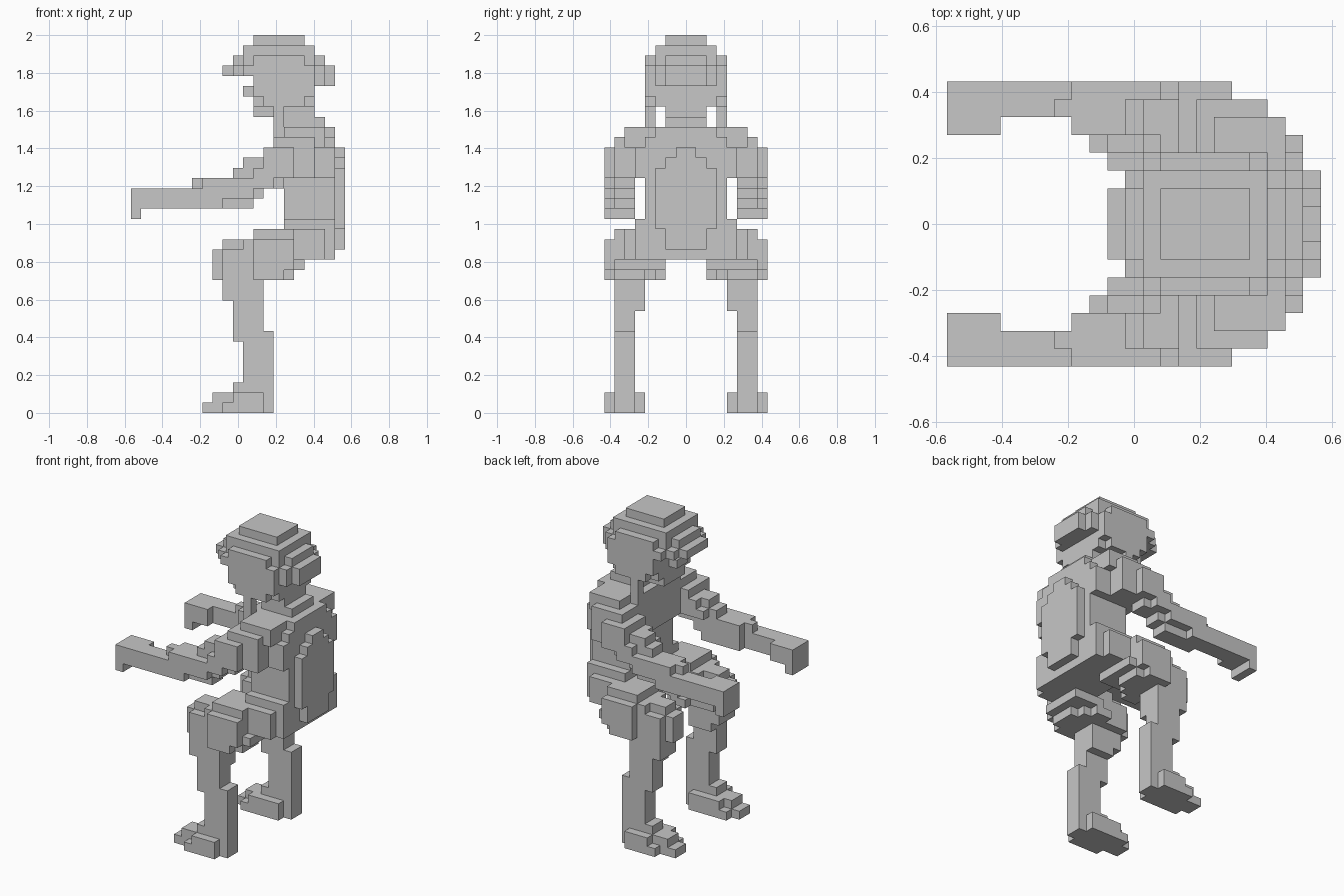
import bpy
import bmesh
from mathutils import Vector

default_cube = bpy.data.objects.get("Cube")
if default_cube:
    bpy.data.objects.remove(default_cube, do_unlink=True)

# The figure faces -x and is made of cubes on a grid of DEPTH x WIDTH x HEIGHT.
DEPTH, WIDTH, HEIGHT = 21, 16, 37
MIDDLE = WIDTH // 2
UNIT = 2 / HEIGHT

grey = bpy.data.materials.new("plain grey")
grey.use_nodes = True
grey.diffuse_color = (0.57, 0.57, 0.57, 1)
grey.node_tree.nodes["Principled BSDF"].inputs["Base Color"].default_value = grey.diffuse_color

owner = {}  # filled cell -> name of the part it belongs to


def fill(part, x, y, z):
    """Fill a block of cells and its mirror image across the middle plane."""
    paired = part in ("arm", "hand", "thigh", "shin", "foot", "chin_strap")
    for i in range(*x):
        for j in range(*y):
            for k in range(*z):
                left, right = (i, j, k), (i, WIDTH - 1 - j, k)
                owner.setdefault(left, "left_" + part if paired else part)
                owner.setdefault(right, "right_" + part if paired else part)


def centred(part, x, start, z):
    """Fill a block that runs from start to the same place on the other side."""
    fill(part, x, (start, MIDDLE), z)


# Feet with stepped toes and a narrow heel
fill("foot", x=(7, 8), y=(1, 3), z=(0, 1))
fill("foot", x=(8, 9), y=(1, 4), z=(0, 1))
fill("foot", x=(8, 9), y=(1, 3), z=(1, 2))
fill("foot", x=(9, 13), y=(0, 4), z=(0, 1))
fill("foot", x=(9, 10), y=(1, 4), z=(1, 2))
fill("foot", x=(10, 13), y=(0, 4), z=(1, 2))
fill("foot", x=(13, 14), y=(1, 3), z=(0, 2))
fill("foot", x=(10, 14), y=(1, 3), z=(2, 3))

# Shins
fill("shin", x=(11, 14), y=(1, 3), z=(3, 8))
fill("shin", x=(10, 13), y=(1, 3), z=(7, 10))
fill("shin", x=(10, 13), y=(1, 4), z=(10, 13))
fill("shin", x=(9, 10), y=(1, 4), z=(11, 13))

# Thighs with kneecaps
fill("thigh", x=(8, 9), y=(2, 4), z=(13, 16))
fill("thigh", x=(9, 12), y=(1, 5), z=(13, 16))
fill("thigh", x=(9, 11), y=(2, 4), z=(16, 17))
fill("thigh", x=(11, 12), y=(1, 5), z=(16, 17))
fill("thigh", x=(12, 16), y=(0, 5), z=(14, 17))
fill("thigh", x=(12, 15), y=(0, 5), z=(13, 14))
fill("thigh", x=(12, 14), y=(5, 6), z=(13, 14))
fill("thigh", x=(15, 16), y=(1, 4), z=(13, 14))
fill("thigh", x=(13, 17), y=(1, 6), z=(14, 15))
fill("thigh", x=(12, 16), y=(1, 5), z=(17, 18))

# Pelvis and waist
centred("pelvis", x=(14, 19), start=2, z=(15, 18))
centred("pelvis", x=(19, 20), start=3, z=(15, 18))
centred("waist", x=(15, 20), start=3, z=(18, 19))
centred("waist", x=(15, 20), start=4, z=(19, 23))

# Chest and shoulders, rounded off towards the back of the neck
centred("chest", x=(14, 20), start=4, z=(23, 27))
centred("chest", x=(17, 20), start=3, z=(23, 26))
centred("shoulders", x=(15, 19), start=2, z=(26, 28))
centred("shoulders", x=(14, 15), start=4, z=(27, 28))
centred("shoulders", x=(19, 20), start=5, z=(27, 28))

# Rounded pack on the back
centred("back_pack", x=(20, 21), start=6, z=(16, 25))
centred("back_pack", x=(20, 21), start=5, z=(18, 24))
centred("back_pack", x=(20, 21), start=7, z=(25, 26))

# Arms reaching forward, hands turned down at the fingertips
fill("hand", x=(0, 1), y=(0, 3), z=(19, 22))
fill("hand", x=(1, 3), y=(0, 3), z=(20, 22))
fill("arm", x=(3, 9), y=(0, 2), z=(20, 22))
fill("arm", x=(6, 7), y=(1, 2), z=(22, 23))
fill("arm", x=(7, 9), y=(0, 3), z=(20, 23))
fill("arm", x=(9, 12), y=(1, 3), z=(20, 21))
fill("arm", x=(9, 12), y=(0, 3), z=(21, 22))
fill("arm", x=(12, 13), y=(1, 3), z=(21, 22))
fill("arm", x=(9, 14), y=(0, 3), z=(22, 23))
fill("arm", x=(14, 15), y=(1, 3), z=(22, 23))
# Upper arms, with the outer side one step lower
fill("arm", x=(10, 11), y=(1, 3), z=(23, 24))
fill("arm", x=(11, 18), y=(1, 4), z=(23, 24))
fill("arm", x=(11, 18), y=(1, 3), z=(24, 25))
fill("arm", x=(12, 18), y=(1, 4), z=(24, 25))
fill("arm", x=(13, 18), y=(1, 4), z=(25, 26))
fill("arm", x=(14, 18), y=(1, 4), z=(26, 27))
fill("arm", x=(12, 16), y=(0, 1), z=(23, 24))
fill("arm", x=(13, 16), y=(0, 1), z=(24, 26))

# Neck, face and nose
centred("neck", x=(15, 19), start=6, z=(28, 29))
centred("neck", x=(14, 18), start=6, z=(29, 30))
centred("face", x=(12, 14), start=6, z=(29, 30))
centred("face", x=(12, 18), start=5, z=(30, 32))
centred("face", x=(13, 17), start=4, z=(30, 31))
centred("face", x=(12, 18), start=4, z=(31, 32))
centred("nose", x=(11, 12), start=7, z=(31, 32))
fill("chin_strap", x=(14, 15), y=(4, 5), z=(28, 30))

# Domed helmet with a brim
centred("helmet", x=(12, 18), start=4, z=(32, 33))
centred("helmet", x=(11, 18), start=4, z=(33, 34))
centred("helmet", x=(18, 19), start=5, z=(32, 34))
centred("helmet", x=(19, 20), start=6, z=(32, 34))
centred("helmet", x=(12, 17), start=4, z=(34, 35))
centred("helmet", x=(11, 18), start=5, z=(34, 36))
centred("helmet", x=(10, 19), start=6, z=(34, 35))
centred("helmet", x=(12, 17), start=6, z=(36, 37))
centred("brim", x=(10, 11), start=5, z=(33, 34))
centred("brim", x=(9, 10), start=6, z=(33, 34))


def build(part):
    """Skin the cells of one part, leaving out faces hidden inside the figure."""
    bm = bmesh.new()
    corner = Vector((DEPTH / 2, WIDTH / 2, 0))
    for cell in [c for c, name in owner.items() if name == part]:
        centre = Vector(cell) + Vector((0.5, 0.5, 0.5)) - corner
        for axis in range(3):
            for side in (-1, 1):
                normal = Vector((0, 0, 0))
                normal[axis] = side
                neighbour = tuple(int(c + n) for c, n in zip(cell, normal))
                if neighbour in owner:
                    continue
                across = Vector((0, 0, 0))
                across[(axis + 1) % 3] = 0.5
                along = normal.cross(across)
                middle = centre + normal / 2
                loop = (-across - along, across - along, across + along, along - across)
                bm.faces.new([bm.verts.new((middle + v) * UNIT) for v in loop])
    bmesh.ops.remove_doubles(bm, verts=bm.verts, dist=UNIT / 100)
    bmesh.ops.dissolve_limit(bm, angle_limit=0.01, verts=bm.verts, edges=bm.edges)
    mesh = bpy.data.meshes.new(part)
    bm.to_mesh(mesh)
    bm.free()
    mesh.materials.append(grey)
    bpy.context.collection.objects.link(bpy.data.objects.new(part, mesh))


for part_name in sorted(set(owner.values())):
    build(part_name)
